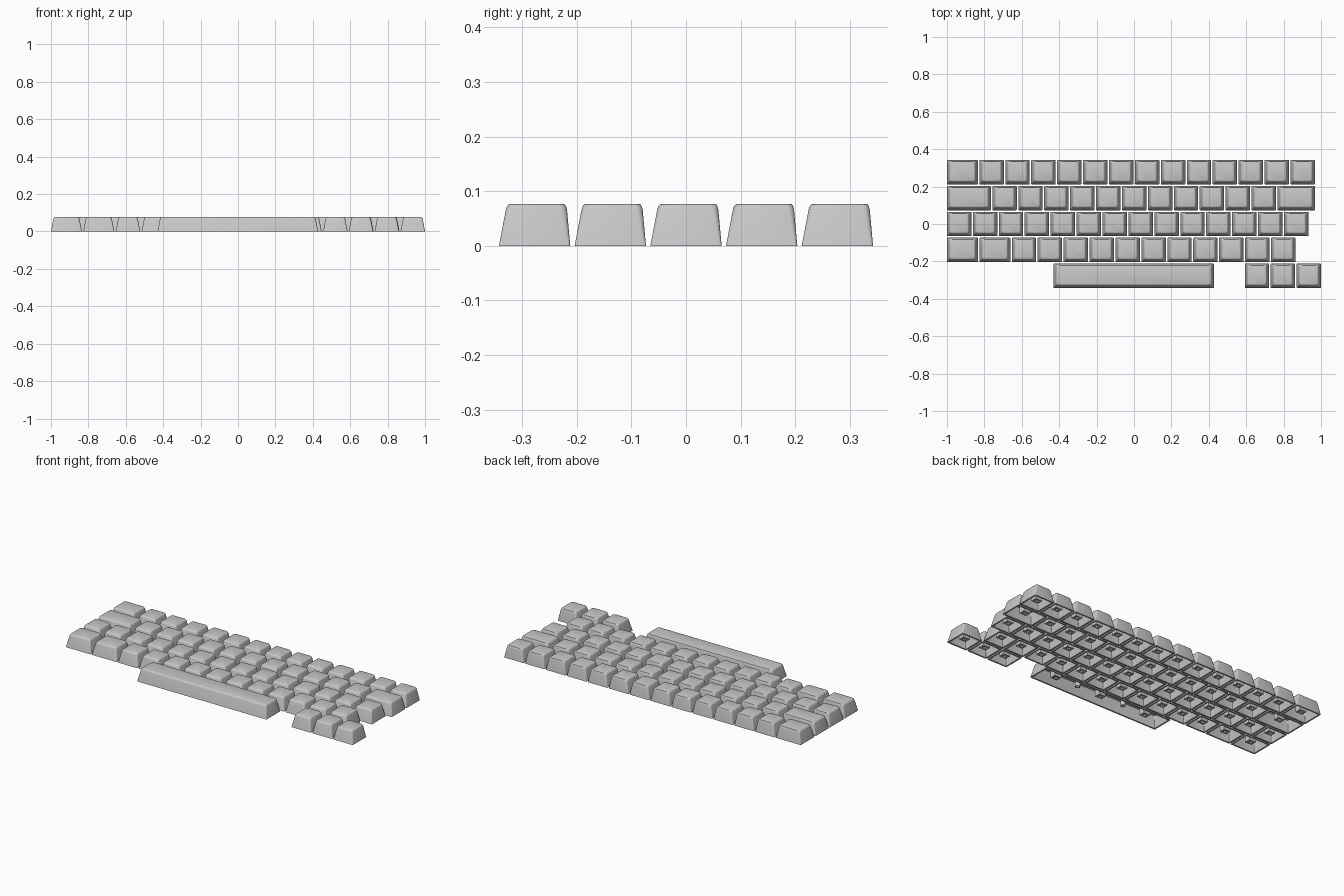
import bpy, bmesh, math

cube = bpy.data.objects.get("Cube")
if cube:
    bpy.data.objects.remove(cube, do_unlink=True)

UNIT = 0.1386      # key pitch
GAP = 0.008        # space between keys
DEPTH = UNIT - GAP
WALL = 0.009

plastic = bpy.data.materials.new("grey plastic")
plastic.use_nodes = True
GREY = (0.58, 0.58, 0.58, 1)
plastic.diffuse_color = GREY
bsdf = next(n for n in plastic.node_tree.nodes if n.type == "BSDF_PRINCIPLED")
bsdf.inputs["Base Color"].default_value = GREY


def loft(bm, rings):
    """Skin a list of equal-length point rings and cap both ends."""
    loops = [[bm.verts.new(p) for p in ring] for ring in rings]
    n = len(loops[0])
    for a, b in zip(loops, loops[1:]):
        for i in range(n):
            j = (i + 1) % n
            bm.faces.new((a[i], a[j], b[j], b[i]))
    bm.faces.new(loops[0])
    bm.faces.new(loops[-1])


def rounded_ring(width, z, side, front, back, r, steps=4):
    """Rounded rectangle, inset from the key's footprint."""
    x = width / 2 - side - r
    y0, y1 = -DEPTH / 2 + front + r, DEPTH / 2 - back - r
    ring = []
    for k, (cx, cy) in enumerate([(x, y1), (-x, y1), (-x, y0), (x, y0)]):
        for s in range(steps + 1):
            a = math.pi / 2 * (k + s / steps)
            ring.append((cx + r * math.cos(a), cy + r * math.sin(a), z))
    return ring


def cap_shell(bm, width):
    # z, side inset, front inset, back inset, corner radius
    outer = [(0.077, 0.021, 0.021, 0.013, 0.012),
             (0.0755, 0.0175, 0.0175, 0.0095, 0.012),
             (0.072, 0.0145, 0.0145, 0.0075, 0.012),
             (0.066, 0.0125, 0.0125, 0.006, 0.011),
             (0.0, 0.0, 0.0, 0.0, 0.004)]
    inner = [(0.0, WALL, WALL, WALL, 0.003),
             (0.066, 0.0125 + WALL, 0.0125 + WALL, 0.006 + WALL, 0.005)]
    loft(bm, [rounded_ring(width, *p) for p in outer + inner])


def stem(bm, x, low=0.014, high=0.068):
    """Rectangular post with a cross-shaped socket."""
    arm, t, w, h = 0.0145, 0.005, 0.022, 0.018
    cross, box = [], []
    for sx, sy in [(1, 1), (-1, 1), (-1, -1), (1, -1)]:
        quarter = [((arm, t), (w, t)), ((t, t), (w, h)), ((t, arm), (t, h))]
        if sx * sy < 0:
            quarter.reverse()
        for c, b in quarter:
            cross.append((x + sx * c[0], sy * c[1]))
            box.append((x + sx * b[0], sy * b[1]))
    loft(bm, [[(px, py, z) for px, py in pts] for pts, z in
              [(box, high), (box, low), (cross, low), (cross, 0.05)]])


def round_post(bm, x, radius=0.014, low=0.014, high=0.068):
    """Hollow cylindrical support post."""
    def circle(r, z):
        return [(x + r * math.cos(a), r * math.sin(a), z)
                for a in [math.tau * i / 16 for i in range(16)]]
    loft(bm, [circle(radius, high), circle(radius, low),
              circle(radius * 0.6, low), circle(radius * 0.6, 0.05)])


meshes = {}


def key_mesh(units):
    """One shared mesh per key width."""
    if units in meshes:
        return meshes[units]
    bm = bmesh.new()
    cap_shell(bm, units * UNIT - GAP)
    stem(bm, 0)
    if units > 3:
        for side in (-1, 1):
            round_post(bm, side * 0.156)
            stem(bm, side * 0.306)
    bmesh.ops.recalc_face_normals(bm, faces=bm.faces)
    mesh = bpy.data.meshes.new(f"keycap_{units}_wide")
    bm.to_mesh(mesh)
    bm.free()
    mesh.materials.append(plastic)
    mesh.shade_smooth()
    mesh.set_sharp_from_angle(angle=math.radians(30))
    meshes[units] = mesh
    return mesh


def key_row(name, row, start, widths):
    """Lay keys of the given widths side by side from a left edge."""
    x = start
    for i, units in enumerate(widths):
        label = name if len(widths) == 1 else f"{name}_{i + 1}"
        key = bpy.data.objects.new(label, key_mesh(units))
        key.location = (x + (units * UNIT - GAP) / 2, row * UNIT, 0)
        bpy.context.collection.objects.link(key)
        x += units * UNIT


# Rows from back to front
key_row("back_row_key", 2, -1, [1.25] + [1] * 13)
key_row("upper_row_key", 1, -1, [1.75] + [1] * 11 + [1.5])
key_row("middle_row_key", 0, -1, [1] * 14)
key_row("lower_row_key", -1, -1, [1.25, 1.25] + [1] * 11)
key_row("space_bar", -2, -0.43, [6.25])
key_row("front_row_key", -2, 1 + GAP - 3 * UNIT, [1] * 3)
